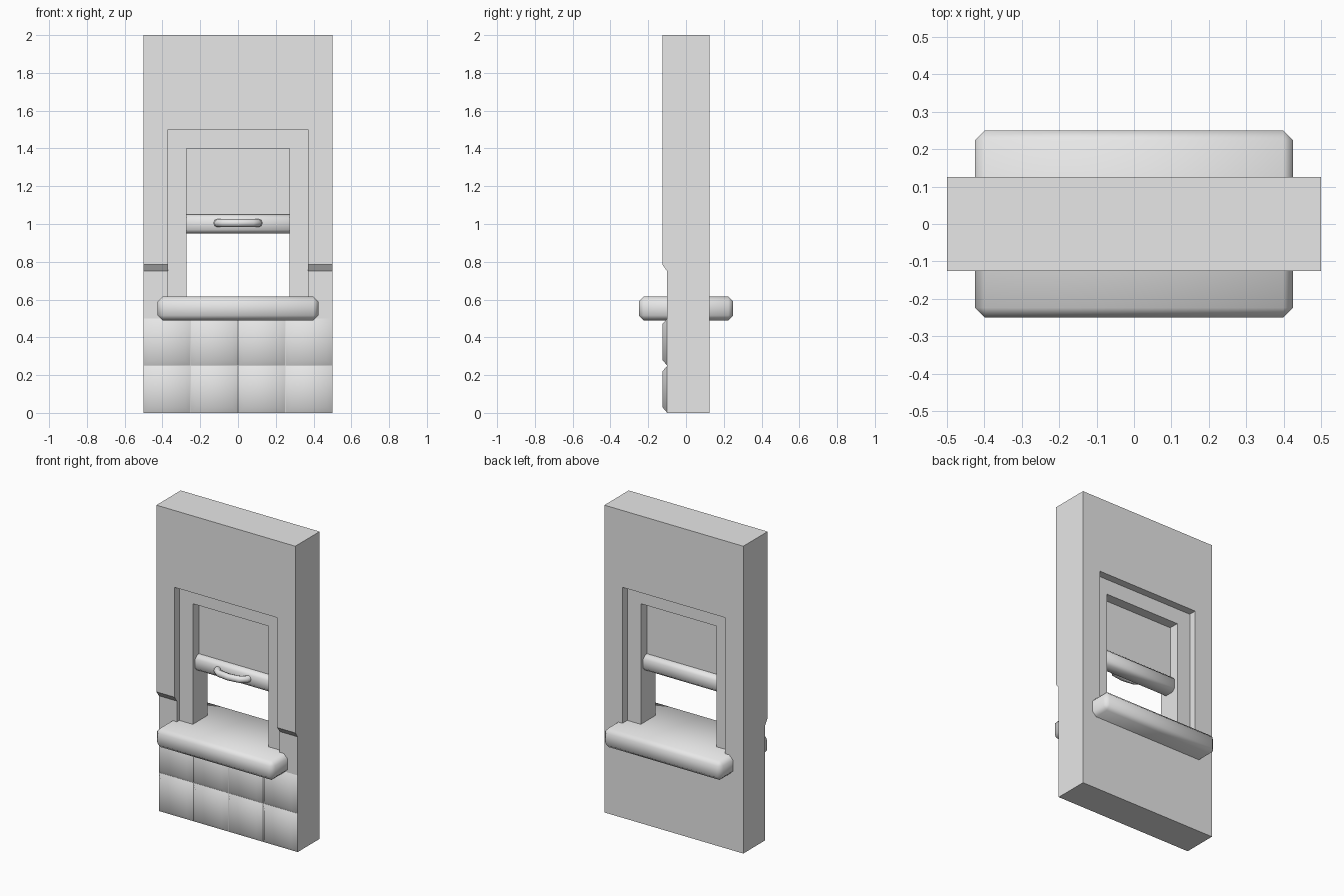
import bpy, bmesh
from math import radians

cube = bpy.data.objects.get("Cube")
if cube:
    bpy.data.objects.remove(cube, do_unlink=True)

GREY = (0.8, 0.8, 0.8, 1)
grey = bpy.data.materials.new("plain grey")
grey.use_nodes = True
grey.diffuse_color = GREY
grey.node_tree.nodes["Principled BSDF"].inputs["Base Color"].default_value = GREY


def add(name, bm):
    bmesh.ops.recalc_face_normals(bm, faces=bm.faces)
    mesh = bpy.data.meshes.new(name)
    bm.to_mesh(mesh)
    bm.free()
    mesh.materials.append(grey)
    ob = bpy.data.objects.new(name, mesh)
    bpy.context.collection.objects.link(ob)
    return ob


def smooth(ob, angle):
    bpy.ops.object.select_all(action='DESELECT')
    ob.select_set(True)
    bpy.context.view_layer.objects.active = ob
    bpy.ops.object.shade_smooth_by_angle(angle=radians(angle))


def prism(name, points, shift):
    """Extrude a closed outline along the shift vector."""
    bm = bmesh.new()
    face = bm.faces.new([bm.verts.new(p) for p in points])
    res = bmesh.ops.extrude_face_region(bm, geom=[face])
    verts = [g for g in res["geom"] if isinstance(g, bmesh.types.BMVert)]
    bmesh.ops.translate(bm, verts=verts, vec=shift)
    # keep the starting face as the far cap
    if not face.is_valid or len(bm.faces) < len(points) + 2:
        bm.faces.new([v for v in bm.verts if v not in verts])
    return add(name, bm)


def box(name, x, y, z, bevel=0):
    """Box from (min, max) ranges, with optional chamfered edges."""
    bm = bmesh.new()
    bmesh.ops.create_cube(bm, size=1)
    for v in bm.verts:
        v.co = [r[0] if c < 0 else r[1] for c, r in zip(v.co, (x, y, z))]
    if bevel:
        bmesh.ops.bevel(bm, geom=bm.edges[:], offset=bevel, segments=1,
                        affect='EDGES', profile=0.5)
    ob = add(name, bm)
    if bevel:
        smooth(ob, 50)
    return ob


# Wall: plaster thins at the lower front, with a window opening cut through
profile = [(-0.1, 0), (0.125, 0), (0.125, 2), (-0.125, 2), (-0.125, 0.785), (-0.1, 0.75)]
wall = prism("wall", [(-0.5, y, z) for y, z in profile], (1, 0, 0))
cutter = box("opening_cutter", (-0.37, 0.37), (-0.4, 0.4), (0.55, 1.5))
cutter.hide_render = True
cut = wall.modifiers.new("opening", 'BOOLEAN')
cut.operation = 'DIFFERENCE'
cut.object = cutter
cut.solver = 'EXACT'
bpy.context.view_layer.objects.active = wall
bpy.ops.object.modifier_apply(modifier="opening")
bpy.data.objects.remove(cutter, do_unlink=True)

# Window frame: one upside-down U set inside the opening
outline = [(-0.37, 0.55), (-0.37, 1.5), (0.37, 1.5), (0.37, 0.55),
           (0.273, 0.55), (0.273, 1.4), (-0.273, 1.4), (-0.273, 0.55)]
prism("window_frame", [(x, -0.075, z) for x, z in outline], (0, 0.15, 0))

# Sill running through the wall
box("sill", (-0.425, 0.425), (-0.25, 0.25), (0.49, 0.615), 0.026)

# Raised sash
box("sash_pane", (-0.28, 0.28), (-0.01, 0.01), (1.0, 1.41))
box("sash_rail", (-0.3, 0.3), (-0.05, 0.05), (0.95, 1.05), 0.02)

# Bowed pull handle
path = [(-0.11, -0.035), (-0.105, -0.065), (-0.075, -0.088), (0, -0.098),
        (0.075, -0.088), (0.105, -0.065), (0.11, -0.035)]
curve = bpy.data.curves.new("sash_handle", 'CURVE')
curve.dimensions = '3D'
curve.bevel_depth = 0.022
curve.bevel_resolution = 2
curve.use_fill_caps = True
spline = curve.splines.new('POLY')
spline.points.add(len(path) - 1)
for point, (x, y) in zip(spline.points, path):
    point.co = (x, y, 1.005, 1)
curve.materials.append(grey)
handle = bpy.data.objects.new("sash_handle", curve)
bpy.context.collection.objects.link(handle)
bpy.ops.object.select_all(action='DESELECT')
handle.select_set(True)
bpy.context.view_layer.objects.active = handle
bpy.ops.object.convert(target='MESH')
smooth(handle, 50)

# Pillowed tiles below the sill
SIZE, EDGE = 0.25, 0.03
for row in range(2):
    for col in range(4):
        x, z = -0.5 + col * SIZE, row * SIZE
        tile = box(f"tile_{row + 1}_{col + 1}", (x, x + SIZE), (-0.125, -0.099), (z, z + SIZE))
        cx, cz = x + SIZE / 2, z + SIZE / 2
        shrink = 1 - 2 * EDGE / SIZE
        for v in tile.data.vertices:
            if v.co.y < -0.11:
                v.co.x = cx + (v.co.x - cx) * shrink
                v.co.z = cz + (v.co.z - cz) * shrink
        smooth(tile, 60)
